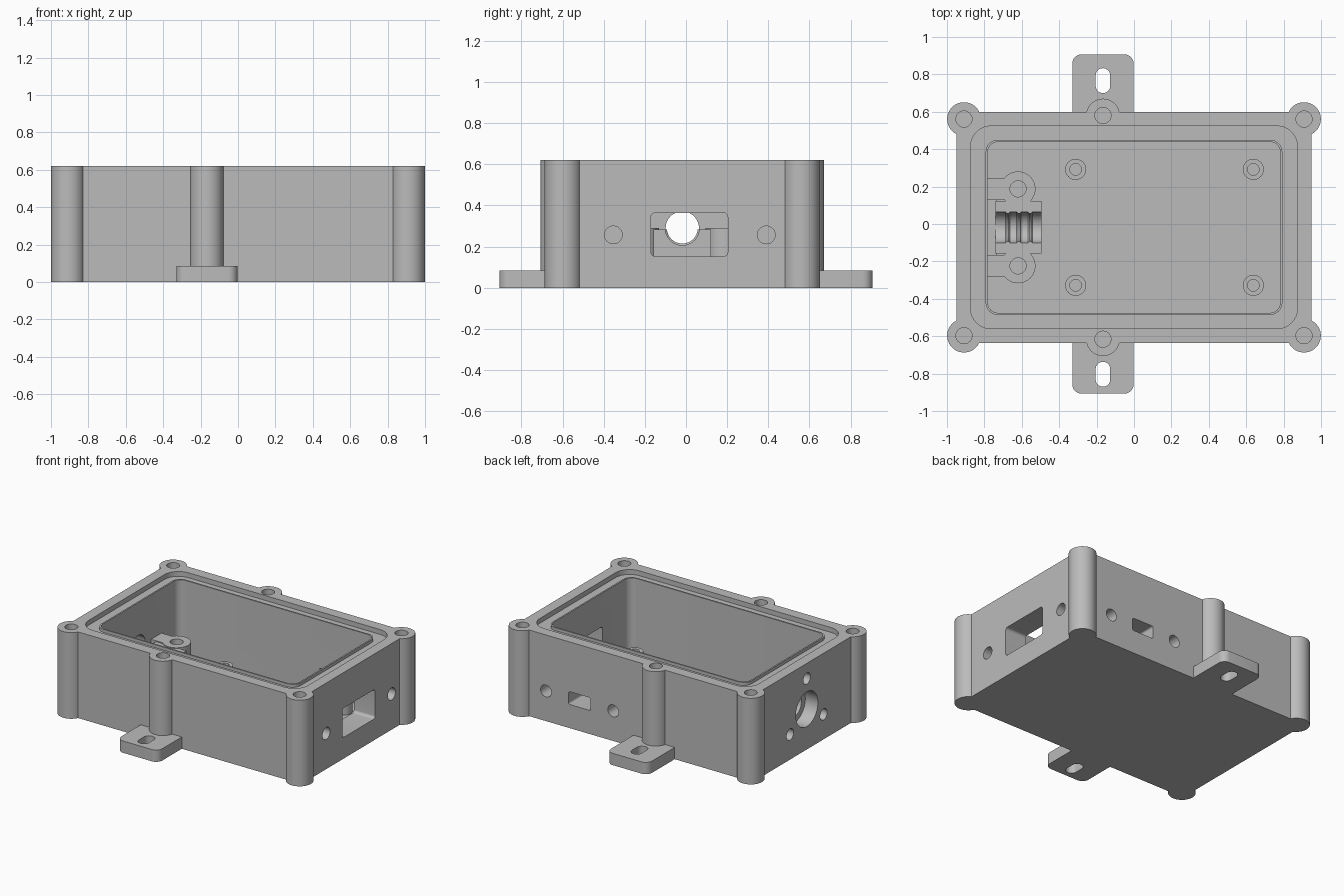
import bpy, bmesh, math
from mathutils import Matrix, Vector

cube = bpy.data.objects.get("Cube")
if cube:
    bpy.data.objects.remove(cube, do_unlink=True)

grey = bpy.data.materials.new("plain grey")
grey.use_nodes = True
grey.diffuse_color = (0.5, 0.5, 0.5, 1)
grey.node_tree.nodes["Principled BSDF"].inputs["Base Color"].default_value = (0.5, 0.5, 0.5, 1)

# Axis maps: the profile plane and the direction it is extruded in
AXES = {
    "Z": lambda u, v, w: (u, v, w),
    "X": lambda u, v, w: (w, u, v),   # u is y, v is z
    "Y": lambda u, v, w: (u, w, v),   # u is x, v is z
}


def rounded(u0, u1, v0, v1, r, steps=8):
    """Outline of a rectangle with rounded corners."""
    corners = [(u1 - r, v1 - r), (u0 + r, v1 - r), (u0 + r, v0 + r), (u1 - r, v0 + r)]
    pts = []
    for k, (cu, cv) in enumerate(corners):
        for i in range(steps + 1):
            a = math.pi / 2 * (k + i / steps)
            pts.append((cu + r * math.cos(a), cv + r * math.sin(a)))
    return pts


def rect(u0, u1, v0, v1):
    return [(u0, v0), (u1, v0), (u1, v1), (u0, v1)]


def circle(u, v, r, n=48):
    return [(u + r * math.cos(math.tau * i / n), v + r * math.sin(math.tau * i / n)) for i in range(n)]


def finish(name, bm):
    bmesh.ops.recalc_face_normals(bm, faces=bm.faces)
    mesh = bpy.data.meshes.new(name)
    bm.to_mesh(mesh)
    bm.free()
    mesh.materials.append(grey)
    obj = bpy.data.objects.new(name, mesh)
    bpy.context.collection.objects.link(obj)
    return obj


def prism(name, outline, w0, w1, axis="Z"):
    """Extrude an outline from w0 to w1 along an axis."""
    bm = bmesh.new()
    low, high = [[bm.verts.new(AXES[axis](u, v, w)) for u, v in outline] for w in (w0, w1)]
    bm.faces.new(low)
    bm.faces.new(high)
    n = len(outline)
    for i in range(n):
        j = (i + 1) % n
        bm.faces.new((low[i], low[j], high[j], high[i]))
    return finish(name, bm)


def lathe_x(name, profile, y, z, n=48):
    """Solid of revolution around a line along x, from (x, radius) points."""
    bm = bmesh.new()
    rings = [[bm.verts.new((x, u, v)) for u, v in circle(y, z, r, n)] for x, r in profile]
    for a, b in zip(rings, rings[1:]):
        for i in range(n):
            j = (i + 1) % n
            bm.faces.new((a[i], a[j], b[j], b[i]))
    bm.faces.new(rings[0])
    bm.faces.new(rings[-1])
    return finish(name, bm)


def combine(target, tool, operation):
    mod = target.modifiers.new(operation.lower(), "BOOLEAN")
    mod.operation, mod.object, mod.solver = operation, tool, "EXACT"
    bpy.context.view_layer.objects.active = target
    bpy.ops.object.modifier_apply(modifier=mod.name)
    bpy.data.objects.remove(tool, do_unlink=True)


def add(target, *args):
    combine(target, prism("addition", *args), "UNION")


def cut(target, *args):
    combine(target, prism("cutter", *args), "DIFFERENCE")


def smooth(obj):
    bpy.ops.object.select_all(action="DESELECT")
    obj.select_set(True)
    bpy.context.view_layer.objects.active = obj
    bpy.ops.object.shade_smooth_by_angle(angle=math.radians(30))


TOP, FLOOR, MID = 0.62, 0.085, -0.018
LUG_X, PORT_Z = -0.166, 0.29

# Enclosure walls with screw columns and mounting lugs
body = prism("enclosure_body", rect(-0.95, 0.95, MID - 0.618, MID + 0.618), 0, TOP)
columns = [(sx * 0.909, MID + sy * 0.579) for sx in (-1, 1) for sy in (-1, 1)]
columns += [(LUG_X, MID + sy * 0.598) for sy in (-1, 1)]
for x, y in columns:
    add(body, circle(x, y, 0.09), 0, TOP)
for v0, v1, s0, s1 in ((-0.907, -0.5, -0.87, -0.737), (0.5, 0.907, 0.7, 0.833)):
    add(body, rounded(LUG_X - 0.164, LUG_X + 0.164, v0, v1, 0.05), 0, FLOOR)
    cut(body, rounded(LUG_X - 0.039, LUG_X + 0.039, s0, s1, 0.0385), -0.1, 0.2)

# Seal recess, thin inner lip and main cavity
cut(body, rounded(-0.874, 0.874, MID - 0.542, MID + 0.542, 0.11), 0.585, 0.8)
add(body, rounded(-0.793, 0.793, MID - 0.468, MID + 0.468, 0.065), 0.5, 0.607)
cut(body, rounded(-0.782, 0.782, MID - 0.457, MID + 0.457, 0.055), FLOOR, 0.8)

# Blind screw holes in the column tops
for x, y in columns:
    cut(body, circle(x, y, 0.043), 0.25, 0.8)

# Right end: rounded window with a screw hole each side
cut(body, rounded(-0.17, 0.203, 0.153, 0.364, 0.02), 0.7, 1.1, "X")
for y in (-0.353, 0.39):
    cut(body, circle(y, 0.257, 0.043), 0.85, 1.1, "X")

# Back wall: small connector window with a screw hole each side
cut(body, rounded(0.34, 0.515, 0.17, 0.262, 0.012), 0.35, 0.8, "Y")
for x in (0.16, 0.695):
    cut(body, circle(x, 0.217, 0.043), 0.5, 0.8, "Y")

# Left end: stepped cable port with three screw holes around it
cut(body, circle(MID, PORT_Z, 0.125), -1.1, -0.85, "X")
cut(body, circle(MID, PORT_Z, 0.081), -1.1, -0.7, "X")
for k in range(3):
    a = math.pi / 2 + k * math.tau / 3
    cut(body, circle(MID + 0.22 * math.cos(a), PORT_Z + 0.22 * math.sin(a), 0.04), -1.1, -0.85, "X")
smooth(body)

# Board standoffs on the floor
for i, (x, y) in enumerate((x, MID + s * 0.31) for x in (-0.312, 0.638) for s in (-1, 1)):
    post = prism(f"board_standoff_{i + 1}", circle(x, y, 0.056), FLOOR - 0.02, 0.165)
    cut(post, circle(x, y, 0.031), FLOOR + 0.005, 0.3)
    smooth(post)

# Clamp columns tied back to the end wall
for side, s in (("front", -1), ("back", 1)):
    y = MID + s * 0.206
    post = prism(f"clamp_column_{side}", circle(-0.62, y, 0.093), FLOOR - 0.02, PORT_Z)
    near, far = sorted((MID + s * 0.147, MID + s * 0.265))
    add(post, rect(-0.8, -0.62, near, far), FLOOR - 0.02, PORT_Z - 0.003)
    cut(post, circle(-0.62, y, 0.043), 0.12, 0.5)
    smooth(post)

# Cable cradle with a ribbed channel
cradle = prism("cable_cradle", rect(-0.74, -0.495, MID - 0.14, MID + 0.14), FLOOR - 0.02, PORT_Z - 0.006)
profile = [(-0.8, 0.083)]
for x in (-0.675, -0.615, -0.555):
    profile += [(x - 0.012, 0.083), (x - 0.005, 0.075), (x + 0.005, 0.075), (x + 0.012, 0.083)]
profile.append((-0.4, 0.083))
combine(cradle, lathe_x("channel_cutter", profile, MID, PORT_Z), "DIFFERENCE")
smooth(cradle)
ledge = prism("cradle_ledge", rect(-0.8, -0.735, MID - 0.15, MID + 0.15), FLOOR - 0.02, 0.2)
